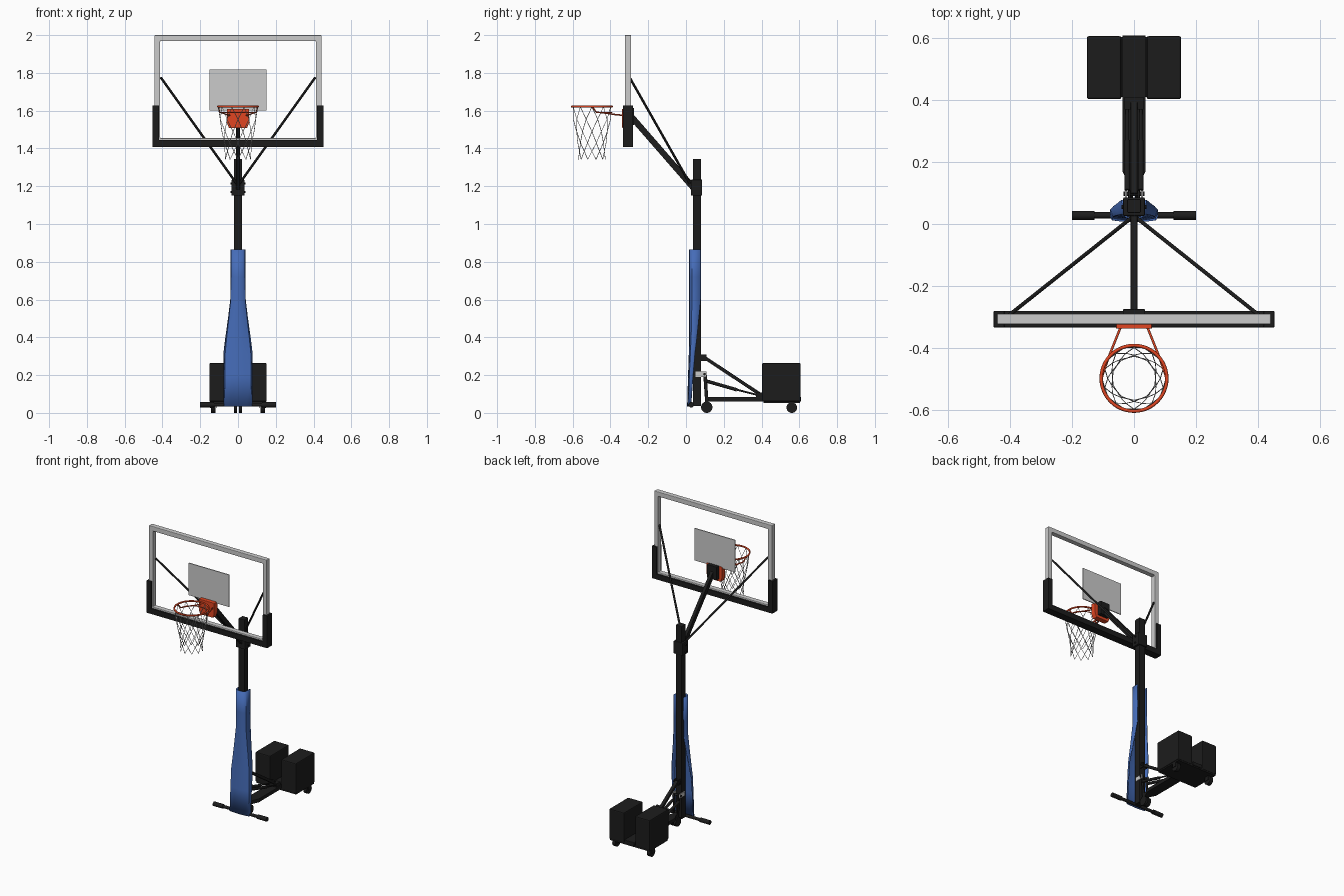
import bpy, bmesh, math
from mathutils import Vector

if "Cube" in bpy.data.objects:
    bpy.data.objects.remove(bpy.data.objects["Cube"])


def material(name, rgb):
    m = bpy.data.materials.new(name)
    m.diffuse_color = (*rgb, 1)
    m.use_nodes = True
    m.node_tree.nodes["Principled BSDF"].inputs["Base Color"].default_value = m.diffuse_color
    return m


BLACK = material("black", (0.012, 0.012, 0.012))
BLUE = material("blue", (0.06, 0.15, 0.48))
RED = material("red", (0.75, 0.06, 0.015))


def finish(name, bm, mat=None, bevel=0, smooth=False):
    bmesh.ops.recalc_face_normals(bm, faces=bm.faces)
    me = bpy.data.meshes.new(name)
    bm.to_mesh(me)
    bm.free()
    ob = bpy.data.objects.new(name, me)
    bpy.context.collection.objects.link(ob)
    if mat:
        me.materials.append(mat)
    if bevel:
        b = ob.modifiers.new("bevel", 'BEVEL')
        b.width, b.segments = bevel, 2
    if smooth:
        bpy.ops.object.select_all(action='DESELECT')
        ob.select_set(True)
        bpy.context.view_layer.objects.active = ob
        bpy.ops.object.shade_smooth_by_angle(angle=math.radians(40))
    return ob


def box(name, x, y, z, mat=None, bevel=0):
    bm = bmesh.new()
    bmesh.ops.create_cube(bm, size=1)
    for v in bm.verts:
        v.co = [(r[0] + r[1]) / 2 + c * (r[1] - r[0]) for r, c in zip((x, y, z), v.co)]
    return finish(name, bm, mat, bevel)


def beam(name, a, b, w, h, mat=None):
    a, b = Vector(a), Vector(b)
    ob = box(name, (-w / 2, w / 2), (-h / 2, h / 2), (0, (b - a).length), mat, 0.002)
    ob.location = a
    ob.rotation_euler = (b - a).to_track_quat('Z', 'Y').to_euler()
    return ob


def rod(name, a, b, r, mat=None, seg=16):
    a, b = Vector(a), Vector(b)
    bm = bmesh.new()
    bmesh.ops.create_cone(bm, cap_ends=True, segments=seg, radius1=r, radius2=r, depth=(b - a).length)
    ob = finish(name, bm, mat, 0, True)
    ob.location = (a + b) / 2
    ob.rotation_euler = (b - a).to_track_quat('Z', 'Y').to_euler()
    return ob


def prism(name, pts, depth, to3d, mat=None, bevel=0):
    """Extrude an outline; to3d maps (u, v, d) to a point."""
    bm = bmesh.new()
    loops = [[bm.verts.new(to3d(u, v, d)) for u, v in pts] for d in depth]
    for l in loops:
        bm.faces.new(l)
    for i in range(len(pts)):
        j = (i + 1) % len(pts)
        bm.faces.new((loops[0][i], loops[0][j], loops[1][j], loops[1][i]))
    return finish(name, bm, mat, bevel)


def tubes(name, paths, r, mat=None, cyclic=False, res=2):
    cu = bpy.data.curves.new(name, 'CURVE')
    cu.dimensions, cu.bevel_depth, cu.bevel_resolution = '3D', r, res
    cu.use_fill_caps = True
    for path in paths:
        s = cu.splines.new('POLY')
        s.points.add(len(path) - 1)
        for p, c in zip(s.points, path):
            p.co = (*c, 1)
        s.use_cyclic_u = cyclic
    ob = bpy.data.objects.new(name, cu)
    bpy.context.collection.objects.link(ob)
    if mat:
        cu.materials.append(mat)
    return ob


def front(u, v, d):
    return (u, d, v)


def plan(u, v, d):
    return (u, v, d)


# backboard frame: a mitred square-tube rectangle
bm = bmesh.new()
rings = []
for hx, z0, z1, y in ((.442, 1.42, 2.0, -.29), (.442, 1.42, 2.0, -.324),
                      (.412, 1.455, 1.968, -.324), (.412, 1.455, 1.968, -.29)):
    rings.append([bm.verts.new((x, y, z)) for x, z in ((-hx, z0), (hx, z0), (hx, z1), (-hx, z1))])
for k in range(4):
    p, q = rings[k], rings[(k + 1) % 4]
    for i in range(4):
        j = (i + 1) % 4
        bm.faces.new((p[i], p[j], q[j], q[i]))
finish("backboard_frame", bm, None, 0.004)

# target rectangle, edge padding
box("target_panel", (-.152, .152), (-.312, -.306), (1.6, 1.818))
half = [(.418, 1.445), (.418, 1.628), (.453, 1.628), (.453, 1.408)]
prism("backboard_padding", half + [(-x, z) for x, z in reversed(half)], (-.334, -.28), front, BLACK, 0.003)

# rim, bracket and side braces
C, R, Z = Vector((0, -.498, 0)), .106, 1.622
circle = [(R * math.sin(t * math.tau / 48), C.y + R * math.cos(t * math.tau / 48), Z) for t in range(48)]
tubes("rim", [circle], .0055, RED, True, 3)
prism("rim_bracket", [(-.048, 1.508), (.048, 1.508), (.058, 1.535), (.058, 1.61), (-.058, 1.61), (-.058, 1.535)],
      (-.338, -.302), front, RED, 0.003)
tubes("rim_braces", [[(s * x, y, z) for x, y, z in
      ((.042, -.33, 1.575), (.062, -.38, 1.58), (.08, -.425, 1.587), (.098, -.475, 1.592), (.104, -.495, 1.62))]
      for s in (-1, 1)], .004, RED)
tubes("rim_lower_loop", [[(.098 * math.cos(t * math.pi / 16), -.475 + .082 * math.sin(t * math.pi / 16), 1.59)
      for t in range(17)]], .003, RED)

# net: two families of twisting strands
levels = [(.104, 1.62), (.099, 1.555), (.085, 1.49), (.075, 1.43), (.069, 1.385), (.071, 1.342)]
N = 10
strands = []
for s in (-1, 1):
    for k in range(N):
        strands.append([(r * math.cos(a), C.y + r * math.sin(a), z)
                        for i, (r, z) in enumerate(levels) for a in [math.tau * (k + s * i / 2) / N]])
tubes("net", strands, .0017, None, False, 0)

# pole, collar and board supports
box("pole", (-.022, .022), (.036, .08), (.036, 1.345), BLACK, 0.003)
box("pole_collar", (-.035, .035), (.026, .086), (1.15, 1.235), BLACK, 0.004)
for z in (1.17, 1.215):
    rod("collar_bolt", (-.041, .055, z), (.041, .055, z), .006, BLACK, 8)
beam("support_arm", (0, .045, 1.185), (0, -.295, 1.575), .022, .032, BLACK)
box("arm_mount", (-.036, .036), (-.302, -.275), (1.525, 1.615), BLACK, 0.002)
for s in (-1, 1):
    rod("board_strut", (s * .008, .02, 1.215), (s * .408, -.298, 1.775), .0065, BLACK, 10)

# front pole pad: U-shaped sections lofted down into a flared skirt
sections = [(.865, .037, .078, .030, .022), (.72, .037, .078, .030, .022), (.6, .038, .078, .030, .022),
            (.5, .050, .068, .034, .022), (.4, .064, .058, .037, .022), (.32, .074, .048, .040, .020),
            (.2, .075, .038, .045, .016), (.035, .075, .026, .052, .011)]
bm = bmesh.new()
rows = []
for z, xb, yb, xf, yf in sections:
    xm, ym = xb * .75 + xf * .25 , yf + (yb - yf) * .2
    side = [(xb, yb), (xm, ym), (xf * .8, yf)]
    rows.append([bm.verts.new((x, y, z)) for x, y in side + [(0, yf - .002)] + [(-x, y) for x, y in reversed(side)]])
for a, b in zip(rows, rows[1:]):
    for i in range(6):
        bm.faces.new((a[i], a[i + 1], b[i + 1], b[i]))
pad = finish("pole_pad", bm, BLUE, 0, True)
sol = pad.modifiers.new("thickness", 'SOLIDIFY')
sol.thickness, sol.offset = .006, 0

# foot bar with grips
rod("foot_bar", (-.2, .028, .043), (.2, .028, .043), .010, BLACK)
for s in (-1, 1):
    rod("foot_grip", (s * .128, .028, .043), (s * .2, .028, .043), .0145, BLACK)

# base beam and tray
prism("base_beam", [(-.018, .1), (.018, .1), (.018, .13), (.037, .17), (.037, .608), (-.037, .608), (-.037, .17),
                    (-.018, .13)], (.06, .084), plan, BLACK, 0.002)
box("weight_tray", (-.148, .148), (.41, .603), (.052, .066), BLACK)

# ballast blocks and rear wheels
for s in (-1, 1):
    box("ballast_block", sorted((s * .041, s * .152)), (.403, .606), (.06, .264), BLACK, 0.006)
    rod("rear_wheel", (s * .118, .56, .028), (s * .142, .56, .028), .028, BLACK, 24)
    for x in (.113, .144):
        box("rear_wheel_fork", sorted((s * x, s * (x + .004))), (.545, .575), (.025, .065), BLACK)

# front wheel, upright and pole hinges
for s in (-1, 1):
    rod("front_wheel", (s * .004, .11, .03), (s * .02, .11, .03), .03, BLACK, 24)
    beam("front_upright", (s * .016, .112, .03), (s * .016, .1, .212), .006, .018, BLACK)
    box("hinge_lug", sorted((s * .023, s * .029)), (.05, .108), (.19, .218), None)
    box("strut_lug", sorted((s * .012, s * .018)), (.07, .108), (.275, .308), BLACK)
rod("hinge_pin", (-.034, .098, .205), (.034, .098, .205), .007, BLACK)
rod("strut_pin", (-.024, .097, .292), (.024, .097, .292), .007, BLACK)

# lift strut and damper
beam("lift_strut", (0, .095, .295), (0, .405, .09), .022, .018, BLACK)
for s in (-1, 1):
    rod("damper_body", (s * .022, .11, .168), (s * .022, .27, .122), .009, BLACK)
    rod("damper_rod", (s * .022, .26, .125), (s * .022, .39, .092), .005, BLACK)
box("strut_anchor", (-.03, .03), (.37, .41), (.08, .108), BLACK)
